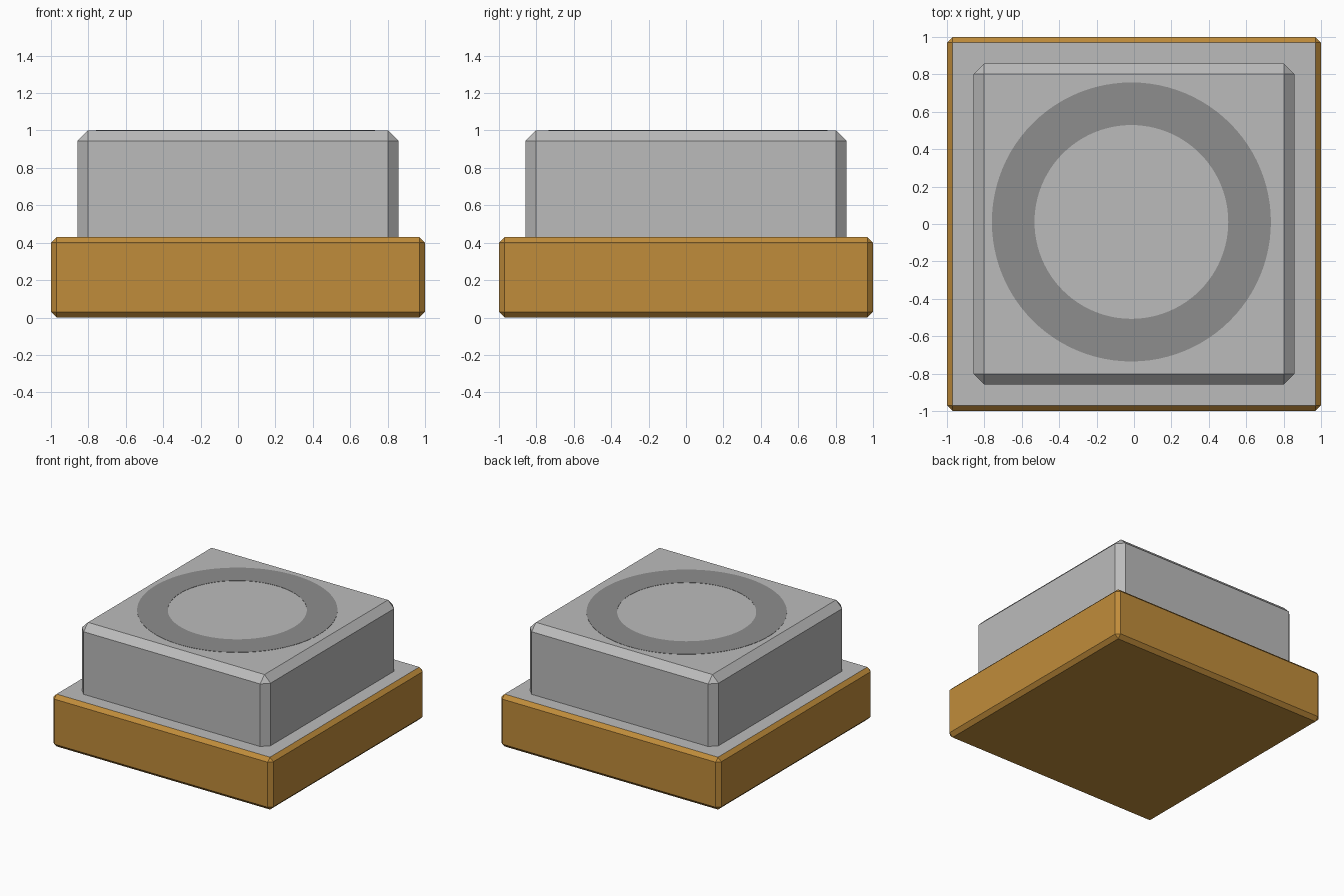
import bpy, bmesh, math

if "Cube" in bpy.data.objects:
    bpy.data.objects.remove(bpy.data.objects["Cube"])


def material(name, rgb):
    m = bpy.data.materials.new(name)
    m.diffuse_color = (*rgb, 1)
    m.use_nodes = True
    m.node_tree.nodes["Principled BSDF"].inputs["Base Color"].default_value = m.diffuse_color
    return m


BRASS = material("brass brown", (0.53, 0.265, 0.043))
GREY = material("light grey", (0.50, 0.50, 0.50))
DARK = material("dark grey", (0.27, 0.27, 0.27))


def add_object(name, bm, mats):
    mesh = bpy.data.meshes.new(name)
    bm.to_mesh(mesh)
    bm.free()
    for m in mats:
        mesh.materials.append(m)
    obj = bpy.data.objects.new(name, mesh)
    bpy.context.collection.objects.link(obj)
    return obj


def chamfered_block(half, z0, z1, chamfer, bevel_bottom):
    bm = bmesh.new()
    bmesh.ops.create_cube(bm, size=2)
    for v in bm.verts:
        v.co = (v.co.x * half, v.co.y * half, z1 if v.co.z > 0 else z0)
    edges = [e for e in bm.edges
             if bevel_bottom or any(v.co.z > z0 + 0.01 for v in e.verts)]
    bmesh.ops.bevel(bm, geom=edges, offset=chamfer, offset_type='OFFSET',
                    segments=1, affect='EDGES', profile=0.5)
    return bm


# Base slab: brown, with a grey top face
bm = chamfered_block(1.0, 0.0, 0.43, 0.03, True)
bm.normal_update()
for f in bm.faces:
    f.material_index = 1 if f.normal.z > 0.99 else 0
add_object("base", bm, [BRASS, GREY])

# Raised block with chamfered top and corners
bm = chamfered_block(0.858, 0.43, 1.0, 0.056, False)
add_object("raised_block", bm, [GREY])

# Painted ring on top, slightly off centre, as a very thin plate
bm = bmesh.new()
N, CX, CY = 96, -0.014, 0.011
loops = []
for r, z in ((0.746, 0.999), (0.746, 1.002), (0.518, 1.002), (0.518, 0.999)):
    loops.append([bm.verts.new((CX + r * math.cos(math.tau * i / N),
                                CY + r * math.sin(math.tau * i / N), z))
                  for i in range(N)])
for k in range(4):
    a, b = loops[k], loops[(k + 1) % 4]
    for i in range(N):
        j = (i + 1) % N
        bm.faces.new((a[i], a[j], b[j], b[i]))
bmesh.ops.recalc_face_normals(bm, faces=bm.faces[:])
add_object("top_ring", bm, [DARK])
